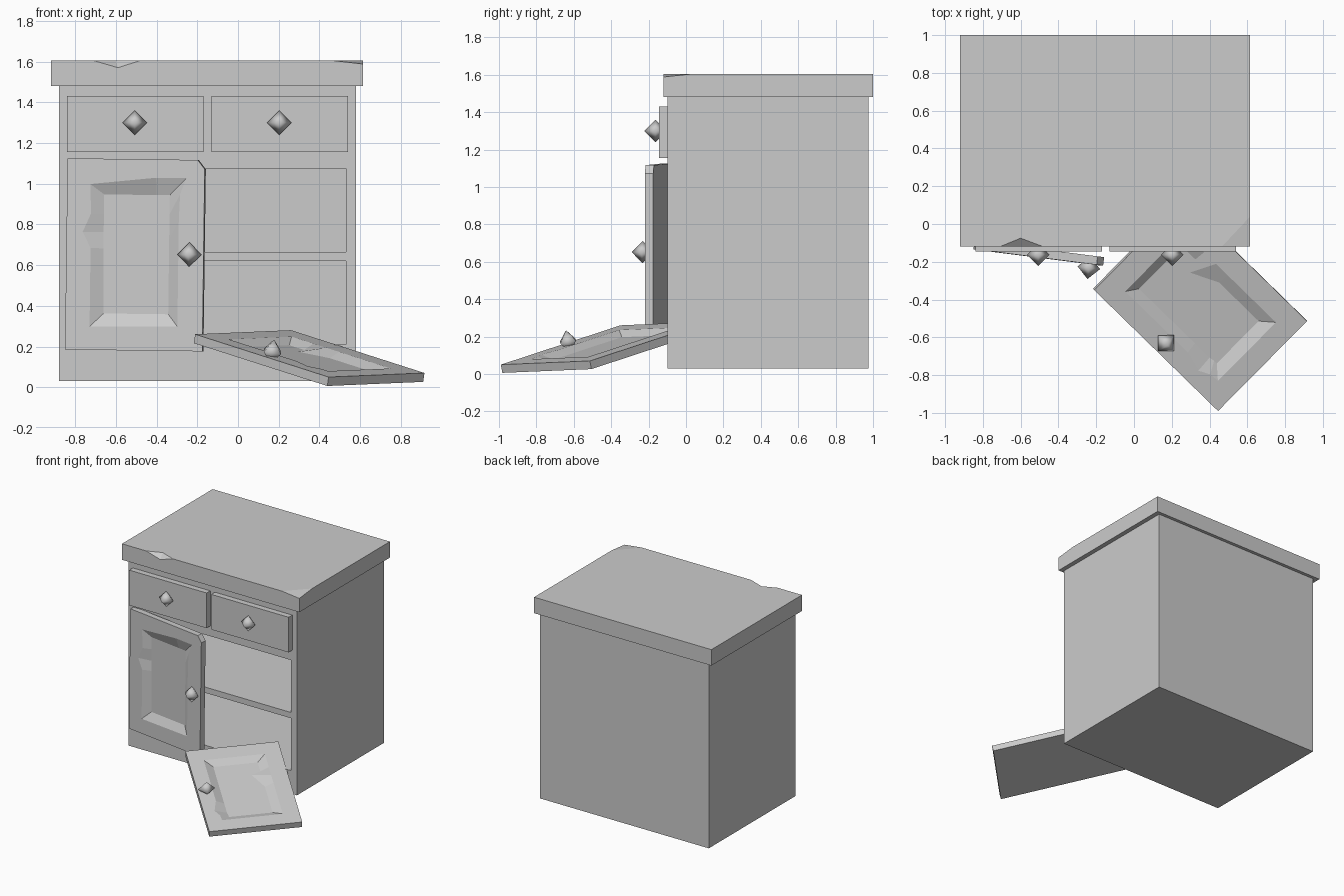
import bpy, bmesh
from mathutils import Matrix, Vector

if "Cube" in bpy.data.objects:
    bpy.data.objects.remove(bpy.data.objects["Cube"], do_unlink=True)

GREY = (0.6, 0.6, 0.6, 1)
mat = bpy.data.materials.new("plain_grey")
mat.use_nodes = True
mat.diffuse_color = GREY
mat.node_tree.nodes["Principled BSDF"].inputs["Base Color"].default_value = GREY


def finish(name, bm, matrix=None):
    bmesh.ops.recalc_face_normals(bm, faces=bm.faces)
    me = bpy.data.meshes.new(name)
    bm.to_mesh(me)
    bm.free()
    me.materials.append(mat)
    ob = bpy.data.objects.new(name, me)
    bpy.context.collection.objects.link(ob)
    if matrix:
        ob.matrix_world = matrix
    return ob


def box(name, lo, hi):
    bm = bmesh.new()
    bmesh.ops.create_cube(bm, size=1)
    lo, hi = Vector(lo), Vector(hi)
    for v in bm.verts:
        v.co = Vector([lo[i] + (v.co[i] + 0.5) * (hi[i] - lo[i]) for i in range(3)])
    return finish(name, bm)


def knob(name, matrix):
    # Eight-sided diamond with soft shading
    bm = bmesh.new()
    bmesh.ops.create_uvsphere(bm, u_segments=4, v_segments=2, radius=0.06)
    for f in bm.faces:
        f.smooth = True
    return finish(name, bm, matrix)


def loop(bm, points, y):
    return [bm.verts.new((u, y, v)) for u, v in points]


def strip(bm, a, b):
    for i in range(len(a)):
        j = (i + 1) % len(a)
        bm.faces.new((a[i], a[j], b[j], b[i]))


def door(name, rim, recess, panel, matrix, thick=0.045, depth=0.03):
    # Slab with a sunken panel; front is local y = 0, facing -y
    bm = bmesh.new()
    front, back = loop(bm, rim, 0), loop(bm, rim, thick)
    hole, floor = loop(bm, recess, 0), loop(bm, panel, depth)
    strip(bm, front, back)
    strip(bm, hole, floor)
    bm.faces.new(back)
    bm.faces.new(floor)
    edges = []
    for ring in (front, hole):
        edges += [bm.edges.get((ring[i - 1], ring[i])) for i in range(len(ring))]
    bmesh.ops.triangle_fill(bm, edges=edges, use_beauty=True, normal=(0, -1, 0))
    return finish(name, bm, matrix)


def frame(origin, width_dir, up_dir):
    x = Vector(width_dir).normalized()
    y = Vector(up_dir).cross(x).normalized()
    z = x.cross(y)
    m = Matrix((x, y, z)).transposed().to_4x4()
    m.translation = origin
    return m


# Cabinet body with two open compartments split by a shelf
body = box("cabinet_body", (-0.88, -0.10, 0.03), (0.58, 0.975, 1.48))
for z0, z1 in ((0.21, 0.62), (0.665, 1.075)):
    cutter = box("compartment_cutter", (-0.83, -0.3, z0), (0.53, 0.925, z1))
    cutter.hide_render = True
    mod = body.modifiers.new("compartment", "BOOLEAN")
    mod.operation, mod.solver, mod.object = "DIFFERENCE", "EXACT", cutter
    bpy.context.view_layer.objects.active = body
    bpy.ops.object.modifier_apply(modifier=mod.name)
    bpy.data.objects.remove(cutter, do_unlink=True)

# Countertop with a notched front edge and a chipped corner
L, R, F, B, BOT, TOP = -0.92, 0.615, -0.12, 1.0, 1.48, 1.605
bm = bmesh.new()
P = lambda x, y, z: bm.verts.new((x, y, z))
bl, br, fr, fl = P(L, B, BOT), P(R, B, BOT), P(R, F, BOT), P(L, F, BOT)
tbl, tbr, tfl = P(L, B, TOP), P(R, B, TOP), P(L, F, TOP)
side_chip, front_chip, corner = P(R, 0.04, TOP), P(0.465, F, TOP), P(R, F, 1.588)
notch_r, notch_in, notch_l = P(-0.48, F, TOP), P(-0.6, -0.075, TOP), P(-0.71, F, TOP)
notch_low = P(-0.59, F, 1.57)
for f in ((bl, br, fr, fl), (bl, br, tbr, tbl), (bl, fl, tfl, tbl),
          (br, fr, corner, side_chip, tbr),
          (fl, fr, corner, front_chip, notch_r, notch_low, notch_l, tfl),
          (tbl, tbr, side_chip, front_chip, notch_r, notch_in, notch_l, tfl),
          (side_chip, corner, front_chip),
          (notch_r, notch_low, notch_in), (notch_l, notch_low, notch_in)):
    bm.faces.new(f)
finish("countertop", bm)

# Drawer fronts with knobs
for side, x0 in (("right", -0.84), ("left", -0.13)):
    box(side + "_drawer_front", (x0, -0.145, 1.155), (x0 + 0.67, -0.10, 1.43))
    knob(side + "_drawer_knob", Matrix.Translation((x0 + 0.333, -0.163, 1.30)))

# Door still hanging, slightly ajar, with a broken upper corner
hung = frame((-0.85, -0.135, 0.185), (0.99, -0.125, -0.013), (0.013, 0, 1))
door("hanging_door",
     [(0, 0), (0.68, 0), (0.68, 0.895), (0.645, 0.94), (0, 0.94)],
     [(0.12, 0.115), (0.555, 0.12), (0.555, 0.64), (0.56, 0.77), (0.59, 0.85),
      (0.44, 0.85), (0.115, 0.815), (0.12, 0.67), (0.08, 0.58), (0.12, 0.5)],
     [(0.185, 0.18), (0.505, 0.18), (0.505, 0.55), (0.505, 0.67), (0.505, 0.765),
      (0.44, 0.765), (0.18, 0.765), (0.18, 0.67), (0.18, 0.58), (0.18, 0.5)],
     hung)
knob("hanging_door_knob", hung @ Matrix.Translation((0.612, -0.02, 0.475)))

# Fallen door, its top end resting on the opening sill
fallen = frame((0.445, -0.99, 0.05), (0.47, 0.475, 0.02), (-0.66, 0.635, 0.21))
door("fallen_door",
     [(0, 0), (0.67, 0), (0.67, 0.94), (0, 0.94)],
     [(0.113, 0.115), (0.55, 0.115), (0.55, 0.48), (0.55, 0.57), (0.55, 0.66),
      (0.55, 0.815), (0.11, 0.815), (0.11, 0.34), (0.08, 0.23), (0.11, 0.17)],
     [(0.175, 0.18), (0.49, 0.18), (0.49, 0.48), (0.42, 0.63), (0.49, 0.66),
      (0.49, 0.765), (0.17, 0.765), (0.17, 0.34), (0.17, 0.23), (0.175, 0.2)],
     fallen)
knob("fallen_door_knob", fallen @ Matrix.Translation((0.065, -0.02, 0.465)))
